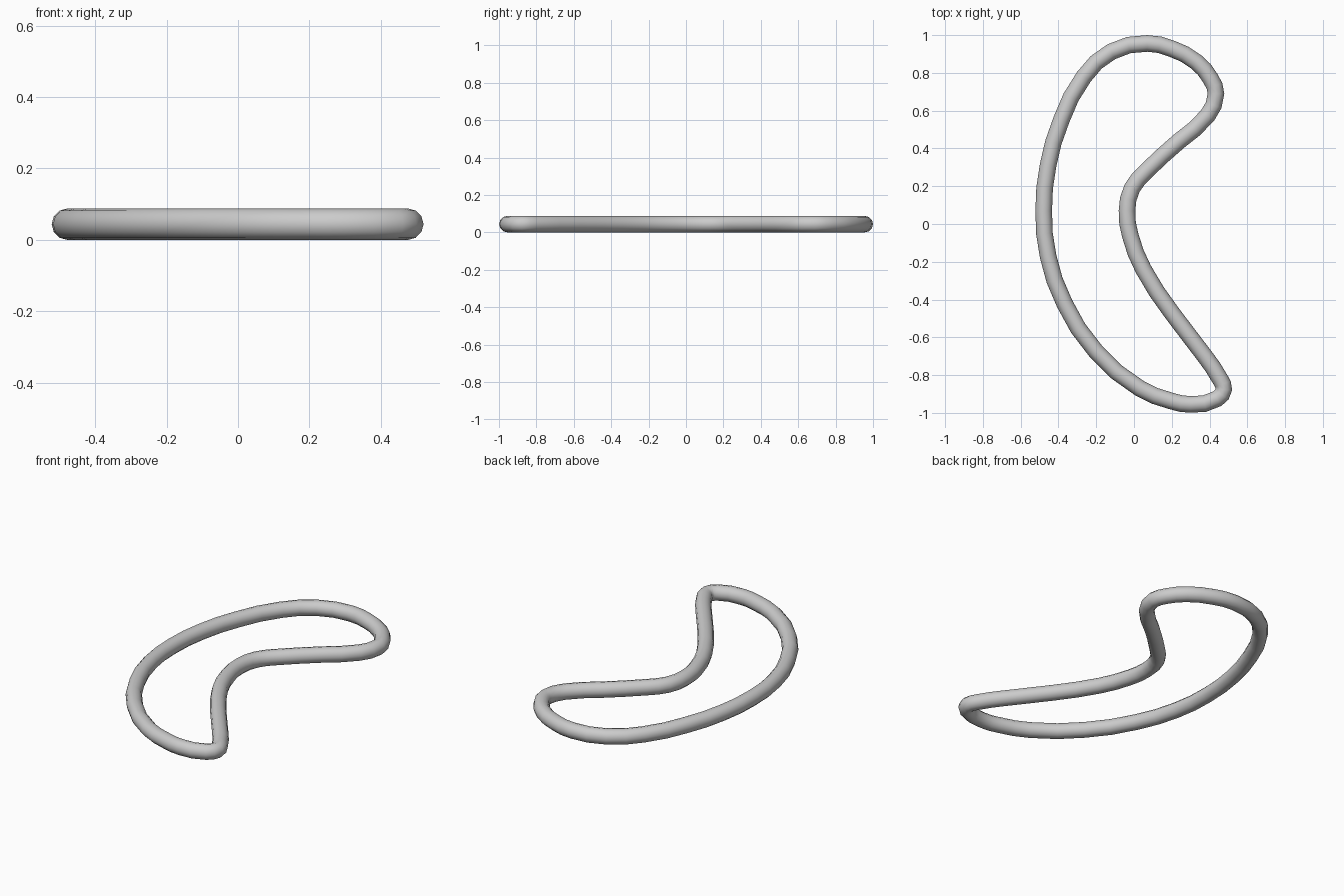
import bpy

if "Cube" in bpy.data.objects:
    bpy.data.objects.remove(bpy.data.objects["Cube"])

R = 0.044  # tube radius

# centreline of the kidney-shaped loop, clockwise from the left side
path = [(-0.478, 0.07), (-0.455, 0.31), (-0.385, 0.55), (-0.265, 0.78), (-0.12, 0.912),
        (0.07, 0.956), (0.20, 0.928), (0.33, 0.858), (0.405, 0.77), (0.434, 0.69),
        (0.39, 0.575), (0.24, 0.44), (0.065, 0.28), (-0.01, 0.19), (-0.037, 0.07),
        (-0.02, -0.06), (0.05, -0.24), (0.20, -0.47), (0.375, -0.70), (0.455, -0.82),
        (0.476, -0.875), (0.44, -0.925), (0.30, -0.955), (0.20, -0.938), (0.03, -0.87),
        (-0.205, -0.67), (-0.368, -0.42), (-0.455, -0.17)]

# closed curve with a round bevel
curve = bpy.data.curves.new("kidney_ring", 'CURVE')
curve.dimensions = '3D'
curve.resolution_u = 2
curve.bevel_depth = R
curve.bevel_resolution = 4
spline = curve.splines.new('BEZIER')
spline.bezier_points.add(len(path) - 1)
for point, (x, y) in zip(spline.bezier_points, path):
    point.co = (x, y, R)
    point.handle_left_type = point.handle_right_type = 'AUTO'
spline.use_cyclic_u = True

# smooth mesh of the tube
ring = bpy.data.objects.new("kidney_ring", curve)
bpy.context.collection.objects.link(ring)
bpy.context.view_layer.objects.active = ring
ring.select_set(True)
bpy.ops.object.convert(target='MESH')
bpy.ops.object.shade_smooth()
